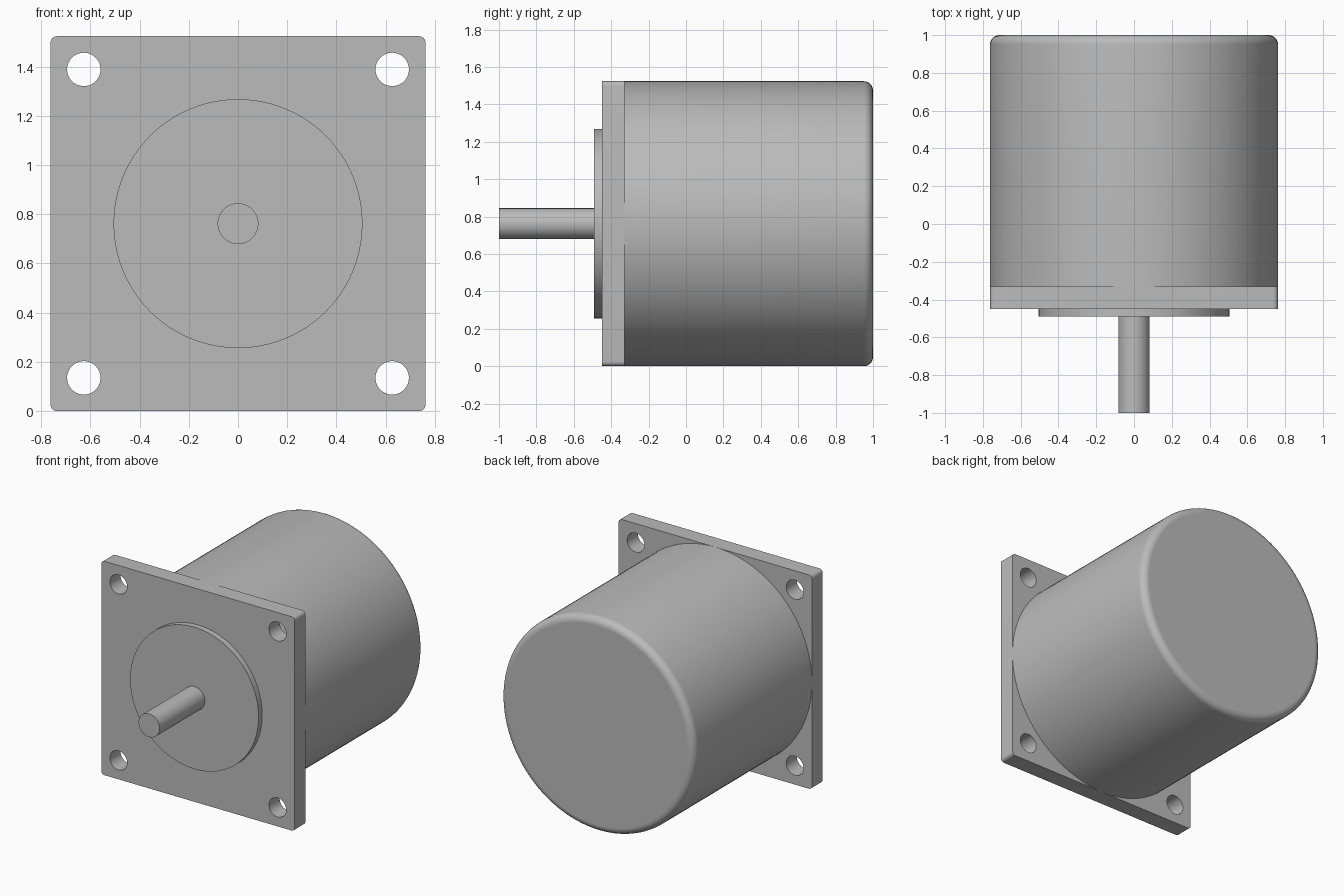
import bpy, bmesh
from math import sin, cos, pi, radians
from mathutils import Vector

if "Cube" in bpy.data.objects:
    bpy.data.objects.remove(bpy.data.objects["Cube"], do_unlink=True)

HALF = 0.762          # half width of the flange, also the axis height
FLANGE_FRONT, FLANGE_BACK = -0.45, -0.33

metal = bpy.data.materials.new("grey metal")
metal.use_nodes = True
grey = (0.5, 0.5, 0.5, 1)
metal.diffuse_color = grey
metal.node_tree.nodes["Principled BSDF"].inputs["Base Color"].default_value = grey


def finish(name, bm):
    """Turn a bmesh into a smooth-shaded object with flat end faces."""
    bmesh.ops.recalc_face_normals(bm, faces=bm.faces)
    mesh = bpy.data.meshes.new(name)
    bm.to_mesh(mesh)
    bm.free()
    mesh.materials.append(metal)
    obj = bpy.data.objects.new(name, mesh)
    bpy.context.collection.objects.link(obj)
    bpy.ops.object.select_all(action='DESELECT')
    obj.select_set(True)
    bpy.context.view_layer.objects.active = obj
    bpy.ops.object.shade_smooth_by_angle(angle=radians(30))
    for face in mesh.polygons:
        if abs(face.normal.y) > 0.999:
            face.use_smooth = False
    return obj


def turned(name, profile, sides):
    """Closed solid turned about the y axis from (radius, y) points."""
    bm = bmesh.new()
    rings = []
    for r, y in profile:
        angles = [2 * pi * i / sides for i in range(sides)]
        rings.append([bm.verts.new((r * cos(a), y, HALF + r * sin(a))) for a in angles])
    for a, b in zip(rings, rings[1:]):
        for i in range(sides):
            j = (i + 1) % sides
            bm.faces.new((a[i], a[j], b[j], b[i]))
    bm.faces.new(rings[0])
    bm.faces.new(rings[-1])
    return finish(name, bm)


def arc(cx, cz, r, start, sweep, steps):
    angles = [start + sweep * i / steps for i in range(steps + 1)]
    return [(cx + r * cos(a), cz + r * sin(a)) for a in angles]


def square_flange(name, corner, hole_offset, hole_radius):
    """Rounded square plate with a through hole near each corner."""
    bm = bmesh.new()
    inner = HALF - corner
    signs = [(1, 1), (-1, 1), (-1, -1), (1, -1)]
    outline, loops = [], []
    for k, (sx, sz) in enumerate(signs):
        outline += arc(sx * inner, sz * inner, corner, k * pi / 2, pi / 2, 6)
        loops.append(arc(sx * hole_offset, sz * hole_offset, hole_radius, 0, 2 * pi, 40)[:-1])
    loops.append(outline)
    edges = []
    for loop in loops:
        verts = [bm.verts.new((x, FLANGE_FRONT, HALF + z)) for x, z in loop]
        edges += [bm.edges.new((v, verts[i - 1])) for i, v in enumerate(verts)]
    bmesh.ops.triangle_fill(bm, use_beauty=True, edges=edges, normal=Vector((0, -1, 0)))
    back = bmesh.ops.extrude_face_region(bm, geom=bm.faces[:], use_keep_orig=True)["geom"]
    moved = [g for g in back if isinstance(g, bmesh.types.BMVert)]
    bmesh.ops.translate(bm, verts=moved, vec=(0, FLANGE_BACK - FLANGE_FRONT, 0))
    return finish(name, bm)


# Mounting flange
square_flange("mounting_flange", 0.025, 0.627, 0.068)

# Motor housing with a rounded rear edge
fillet = 0.05
rear = arc(HALF - fillet, 1 - fillet, fillet, 0, pi / 2, 8)
turned("motor_housing", [(HALF, FLANGE_BACK)] + rear, 128)

# Raised pilot disc and output shaft
turned("pilot_disc", [(0.506, FLANGE_FRONT), (0.506, -0.491)], 96)
turned("output_shaft", [(0.083, -0.491), (0.083, -1)], 48)
